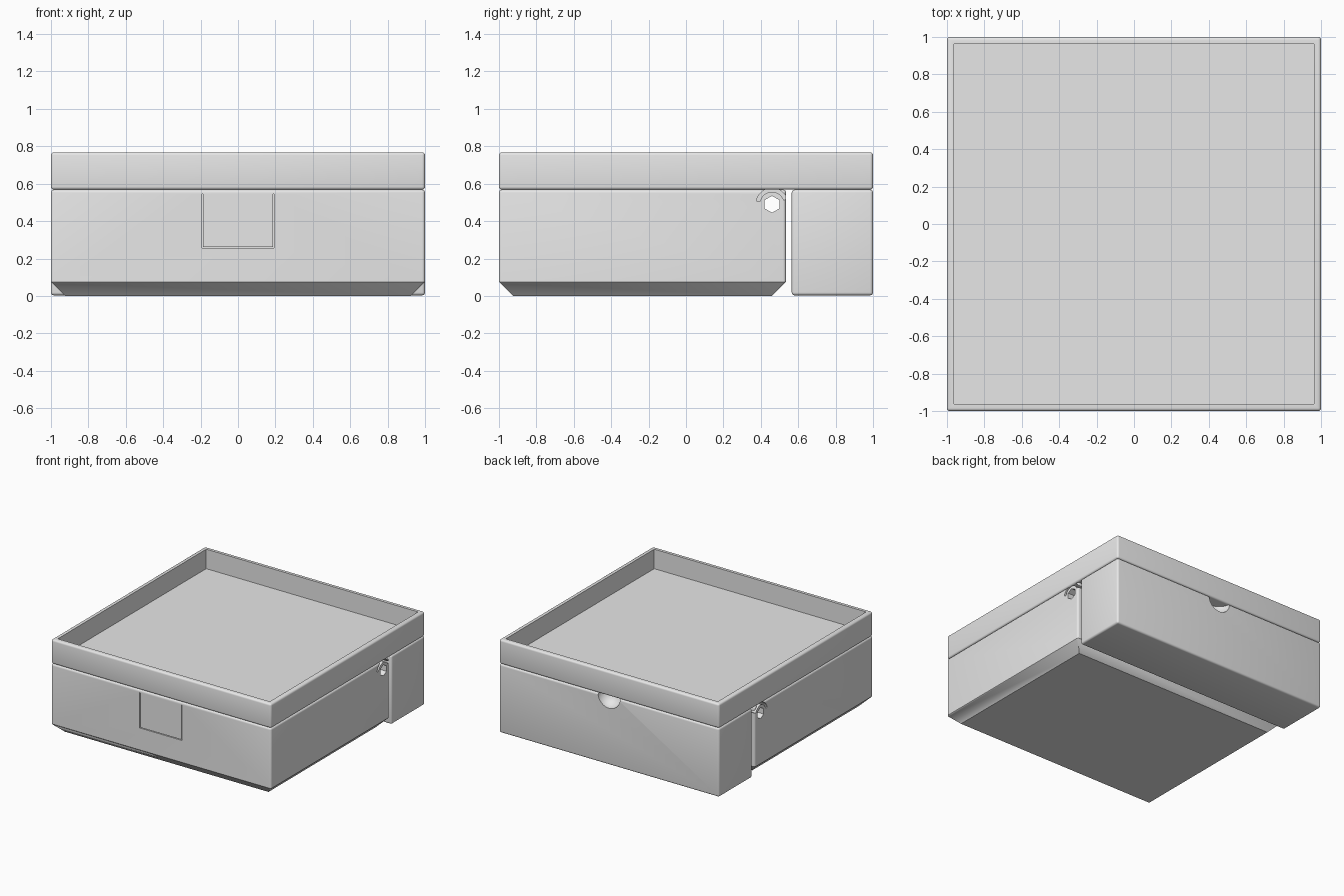
import bpy, bmesh
from math import sin, cos, radians
from mathutils import Vector

cube = bpy.data.objects.get("Cube")
if cube:
    bpy.data.objects.remove(cube, do_unlink=True)

GREY = (0.8, 0.8, 0.8, 1)
mat = bpy.data.materials.new("light grey plastic")
mat.use_nodes = True
mat.diffuse_color = GREY
mat.node_tree.nodes["Principled BSDF"].inputs["Base Color"].default_value = GREY


def to_object(name, bm):
    bmesh.ops.recalc_face_normals(bm, faces=bm.faces)
    mesh = bpy.data.meshes.new(name)
    bm.to_mesh(mesh)
    bm.free()
    mesh.materials.append(mat)
    ob = bpy.data.objects.new(name, mesh)
    bpy.context.collection.objects.link(ob)
    return ob


def box(lo, hi):
    bm = bmesh.new()
    bmesh.ops.create_cube(bm, size=1)
    lo, hi = Vector(lo), Vector(hi)
    for v in bm.verts:
        v.co = (lo + hi) / 2 + v.co * (hi - lo)
    return bm


def soften(bm, rule, offset=0.016, segments=4):
    edges = [e for e in bm.edges if rule(e)]
    bmesh.ops.bevel(bm, geom=edges, offset=offset, segments=segments,
                    profile=0.5, affect='EDGES')


def prism(name, outline, x0, x1):
    """Extrude a (y, z) outline along x."""
    bm = bmesh.new()
    face = bm.faces.new([bm.verts.new((x0, y, z)) for y, z in outline])
    new = bmesh.ops.extrude_face_region(bm, geom=[face])["geom"]
    bmesh.ops.translate(bm, vec=(x1 - x0, 0, 0),
                        verts=[g for g in new if isinstance(g, bmesh.types.BMVert)])
    return to_object(name, bm)


def cut(target, cutter):
    cutter.hide_render = True
    mod = target.modifiers.new("cut", 'BOOLEAN')
    mod.operation, mod.solver, mod.object = 'DIFFERENCE', 'EXACT', cutter
    bpy.context.view_layer.objects.active = target
    bpy.ops.object.modifier_apply(modifier=mod.name)
    bpy.data.objects.remove(cutter, do_unlink=True)


def arc(cy, cz, r, a0, a1, n):
    steps = [radians(a0 + (a1 - a0) * i / n) for i in range(n + 1)]
    return [(cy + r * cos(a), cz + r * sin(a)) for a in steps]


# Front compartment: box with a chamfered foot and rounded upper edges
CH, TOP, BACK = 0.075, 0.568, 0.535
bm = box((-1, -1, CH), (1, BACK, TOP))
floor = next(f for f in bm.faces if f.normal.z < -0.9)
foot = bmesh.ops.extrude_face_region(bm, geom=[floor])["geom"]
bm.faces.remove(floor)
mid_y = (BACK - 1) / 2
for v in [g for g in foot if isinstance(g, bmesh.types.BMVert)]:
    v.co.z = 0
    v.co.x -= CH if v.co.x > 0 else -CH
    v.co.y -= CH if v.co.y > mid_y else -CH
soften(bm, lambda e: max(v.co.z for v in e.verts) > TOP - 0.01)
body = to_object("front_compartment", bm)

# Hinge: hexagonal pin hole right through, curved slot round each knuckle
HY, HZ = 0.46, 0.49
cut(body, prism("pin_hole_cutter", arc(HY, HZ, 0.045, 30, 330, 5), -1.1, 1.1))
slot = arc(HY, HZ, 0.086, 168, 20, 16) + arc(HY, HZ, 0.066, 20, 168, 16)
for x0, x1 in ((-1.1, -0.92), (0.92, 1.1)):
    cut(body, prism("knuckle_slot_cutter", slot, x0, x1))

# Thin seam outlining the front latch panel
W, LOW, GAP = 0.19, 0.258, 0.003
for lo, hi in (((-W, -1.1, LOW - GAP), (W, -0.985, LOW + GAP)),
               ((-W - GAP, -1.1, LOW - GAP), (-W + GAP, -0.985, 0.545)),
               ((W - GAP, -1.1, LOW - GAP), (W + GAP, -0.985, 0.545))):
    cut(body, to_object("latch_seam_cutter", box(lo, hi)))

# Rear compartment with a finger scoop in its top edge
bm = box((-1, 0.565, 0.003), (1, 1, TOP))
soften(bm, lambda e: True)
rear = to_object("rear_compartment", bm)
bm = bmesh.new()
bmesh.ops.create_uvsphere(bm, u_segments=32, v_segments=16, radius=0.1)
bmesh.ops.translate(bm, vec=(0, 1, TOP), verts=bm.verts)
cut(rear, to_object("scoop_cutter", bm))

# Lid: shallow open tray with rounded rim
bm = box((-1, -1, 0.568), (1, 1, 0.768))
top = next(f for f in bm.faces if f.normal.z > 0.9)
bmesh.ops.inset_region(bm, faces=[top], thickness=0.052)
inner = bmesh.ops.extrude_face_region(bm, geom=[top])["geom"]
bm.faces.remove(top)
bmesh.ops.translate(bm, vec=(0, 0, -0.16),
                    verts=[g for g in inner if isinstance(g, bmesh.types.BMVert)])
soften(bm, lambda e: all(abs(v.co.x) > 0.99 for v in e.verts)
       or all(abs(v.co.y) > 0.99 for v in e.verts)
       or all(v.co.z > 0.76 and abs(v.co.x) < 0.96 for v in e.verts))
lid = to_object("lid_tray", bm)

# Smooth rounded edges, keep the rest sharp
bpy.ops.object.select_all(action='DESELECT')
for ob in (body, rear, lid):
    ob.select_set(True)
bpy.context.view_layer.objects.active = body
bpy.ops.object.shade_smooth_by_angle(angle=radians(32))
